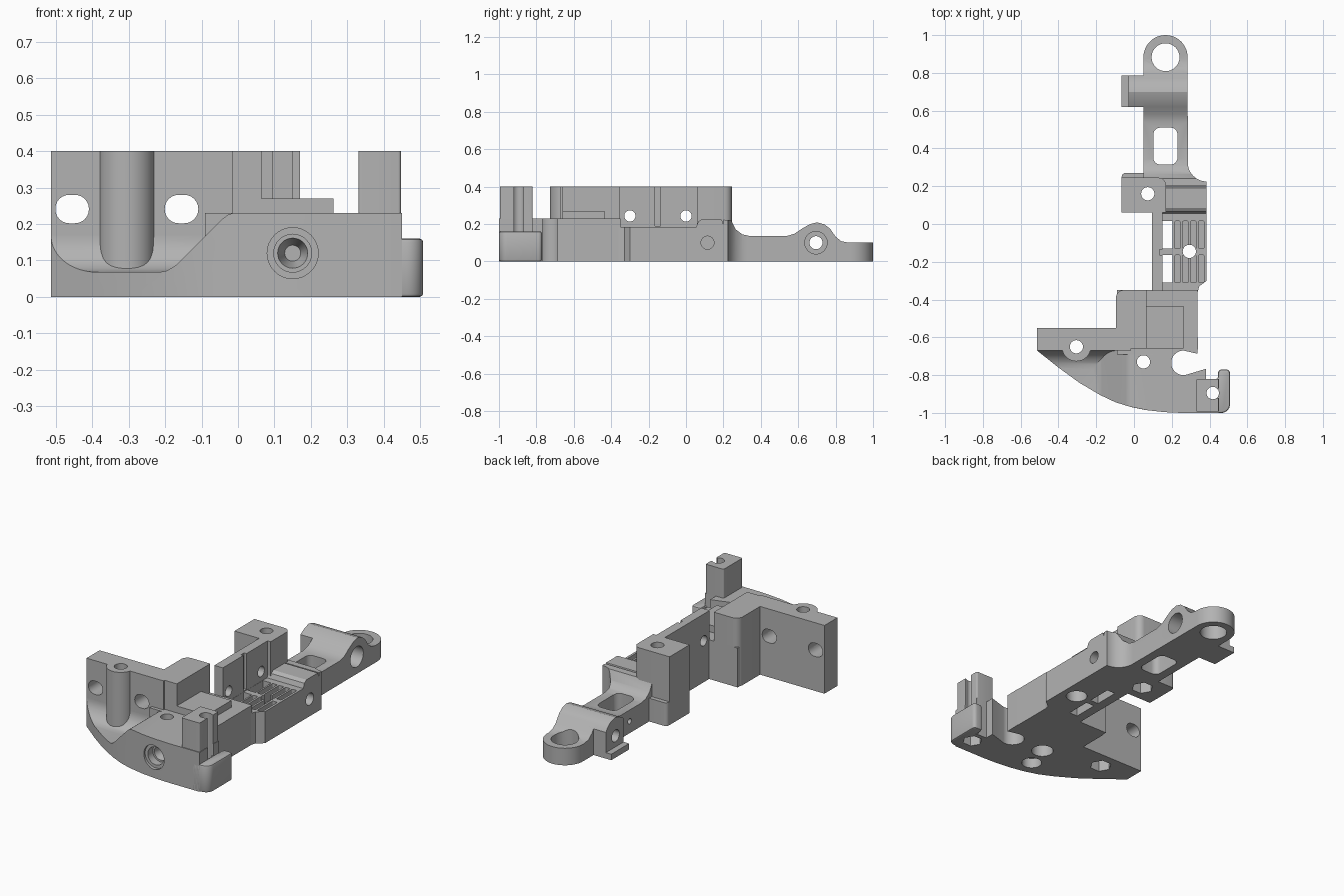
import bpy, bmesh
from math import sin, cos, radians
from mathutils import Vector

cube = bpy.data.objects.get("Cube")
if cube:
    bpy.data.objects.remove(cube, do_unlink=True)

grey = bpy.data.materials.new("plain_grey")
grey.use_nodes = True
grey.diffuse_color = (0.45, 0.45, 0.45, 1)
grey.node_tree.nodes["Principled BSDF"].inputs["Base Color"].default_value = (0.45, 0.45, 0.45, 1)

parts, cutters = [], []


def arc(cx, cy, r, a0, a1, n=12):
    angles = [radians(a0 + (a1 - a0) * i / n) for i in range(n + 1)]
    return [(cx + r * cos(a), cy + r * sin(a)) for a in angles]


def circle(cx, cy, r, n=32):
    return arc(cx, cy, r, 0, 360, n)[:-1]


def rounded(x0, x1, y0, y1, r):
    return (arc(x1 - r, y1 - r, r, 0, 90, 6) + arc(x0 + r, y1 - r, r, 90, 180, 6)
            + arc(x0 + r, y0 + r, r, 180, 270, 6) + arc(x1 - r, y0 + r, r, 270, 360, 6))


def rect(x0, x1, y0, y1):
    return [(x0, y0), (x1, y0), (x1, y1), (x0, y1)]


def loft(name, low, high, axis, lo, hi, group):
    """Closed solid between two matching outlines along an axis."""
    place = {"x": lambda p, h: (h, p[0], p[1]),
             "y": lambda p, h: (p[0], h, p[1]),
             "z": lambda p, h: (p[0], p[1], h)}[axis]
    bm = bmesh.new()
    a = [bm.verts.new(place(p, lo)) for p in low]
    b = [bm.verts.new(place(p, hi)) for p in high]
    bm.faces.new(a)
    bm.faces.new(b)
    n = len(a)
    for i in range(n):
        j = (i + 1) % n
        bm.faces.new((a[i], a[j], b[j], b[i]))
    bmesh.ops.recalc_face_normals(bm, faces=bm.faces)
    mesh = bpy.data.meshes.new(name)
    bm.to_mesh(mesh)
    bm.free()
    mesh.materials.append(grey)
    obj = bpy.data.objects.new(name, mesh)
    bpy.context.collection.objects.link(obj)
    group.append(obj)
    return obj


def solid(name, outline, lo, hi, axis="z"):
    return loft(name, outline, outline, axis, lo, hi, parts)


def cutter(name, outline, lo, hi, axis="z"):
    obj = loft(name + "_cutter", outline, outline, axis, lo, hi, cutters)
    obj.hide_render = True
    return obj


def bake(obj):
    bpy.context.view_layer.update()
    deps = bpy.context.evaluated_depsgraph_get()
    mesh = bpy.data.meshes.new_from_object(obj.evaluated_get(deps))
    obj.modifiers.clear()
    obj.data = mesh


def combine(obj, others, operation):
    for other in others:
        mod = obj.modifiers.new("shape", "BOOLEAN")
        mod.operation, mod.solver, mod.object = operation, "EXACT", other
    bake(obj)


def discard(obj):
    if obj in cutters:
        cutters.remove(obj)
    bpy.data.objects.remove(obj, do_unlink=True)


def overlap(a, b):
    for k in range(3):
        ka, kb = [v.co[k] for v in a.data.vertices], [v.co[k] for v in b.data.vertices]
        if min(ka) >= max(kb) - 1e-4 or min(kb) >= max(ka) - 1e-4:
            return False
    return True


# Rear arm with eyelet, and its side tab, sharing one humped profile
hump = cutter("hump", [(0.1, -0.01), (1.1, -0.01), (1.1, 0.1), (0.87, 0.1), (0.83, 0.108), (0.8, 0.132),
              (0.77, 0.175), (0.74, 0.198), (0.7, 0.209), (0.66, 0.198), (0.62, 0.175), (0.58, 0.148),
              (0.54, 0.136), (0.34, 0.136), (0.3, 0.145), (0.265, 0.172), (0.24, 0.222), (0.1, 0.225)],
              -0.3, 0.6, "x")
arm = solid("rear_arm", arc(0.167, 0.883, 0.117, 0, 180, 24) + [(0.05, 0.2), (0.385, 0.2)]
            + arc(0.385, 0.325, 0.1, 270, 180), 0, 0.3)
tab = solid("arm_tab", rect(-0.03, 0.08, 0.62, 0.785), 0, 0.3)
for part in (arm, tab):
    combine(part, [hump], "INTERSECT")
discard(hump)
solid("tab_lip", rect(-0.065, 0, 0.62, 0.785), 0, 0.035)

# Rear mounting block and its ledge
solid("rear_block", [(-0.065, 0.06), (0.17, 0.06)] + arc(0.13, 0.205, 0.04, 0, 90, 6) + [(-0.065, 0.245)], 0, 0.4)
solid("rear_ledge", rounded(-0.065, 0.1, 0.2, 0.27, 0.02), 0, 0.136)

# Grille body with raised rear shoulder
body = solid("grille_body", [(0.095, -0.36), (0.337, -0.36), (0.345, -0.33), (0.385, -0.3),
                             (0.385, 0.25), (0.095, 0.25)], 0, 0.3)
shoulder = cutter("shoulder", [(-0.4, -0.01), (0.2, -0.01), (0.213, 0.06), (0.215, 0.12), (0.207, 0.18),
                  (0.19, 0.225), (0.085, 0.225), (0.065, 0.212), (0.055, 0.185), (-0.4, 0.185)], 0, 0.5, "x")
combine(body, [shoulder], "INTERSECT")
discard(shoulder)

# Upright side wall
solid("side_wall", rect(0.095, 0.15, -0.355, 0.062), 0, 0.4)

# Middle section
solid("core", rect(-0.09, 0.337, -0.69, -0.35), 0, 0.23)
solid("core_step", rect(0.06, 0.262, -0.66, -0.435), 0.2, 0.27)
solid("middle_block", [(-0.095, -0.66), (0.065, -0.66), (0.065, -0.35)]
      + arc(-0.055, -0.39, 0.04, 90, 180, 6), 0, 0.4)
solid("wing", rect(-0.513, -0.015, -0.67, -0.55), 0, 0.4)

# Front plate with a scooped, ramped left side
plate = solid("front_plate", [(-0.513, -0.6), (-0.513, -0.67), (-0.4, -0.76), (-0.29, -0.84), (-0.18, -0.905),
              (-0.1, -0.943), (-0.02, -0.968), (0.07, -0.986), (0.16, -0.996), (0.25, -1), (0.45, -1),
              (0.45, -0.82), (0.38, -0.82), (0.38, -0.6)], 0, 0.23)
scoop = cutter("scoop", [(-1.1, 0.068)] + arc(-0.77, 0.168, 0.1, 270, 360) + [(-0.67, 0.3), (-1.1, 0.3)],
               -0.6, 0.1, "x")
ramp = cutter("ramp", [(-0.7, 0), (-0.22, 0), (-0.215, 0.068), (-0.195, 0.072), (-0.17, 0.087), (-0.045, 0.212),
              (-0.028, 0.225), (-0.01, 0.231), (0, 0.4), (-0.7, 0.4)], -1.2, -0.5, "y")
combine(scoop, [ramp], "INTERSECT")
discard(ramp)
combine(plate, [scoop], "DIFFERENCE")
discard(scoop)
solid("wing_boss", circle(-0.305, -0.65, 0.077), 0.07, 0.4)

# Front corner post and foot
solid("corner_post", rounded(0.33, 0.447, -0.995, -0.82, 0.008), 0, 0.4)
foot = solid("corner_foot", [(0.4, -1)] + arc(0.463, -0.955, 0.045, 270, 360, 8)
             + arc(0.488, -0.79, 0.02, 0, 90, 5) + arc(0.465, -0.79, 0.02, 90, 180, 5)
             + [(0.445, -0.82), (0.4, -0.82)], 0, 0.16)
bevel = foot.modifiers.new("soft_edges", "BEVEL")
bevel.width, bevel.segments = 0.01, 2
bake(foot)

# Vertical screw holes, with hexagonal or round pockets underneath
for x, y, r, sides, pocket in ((0.073, 0.16, 0.035, 6, 0.06), (-0.305, -0.65, 0.035, 6, 0.06),
                               (0.417, -0.895, 0.033, 6, 0.055), (0.05, -0.73, 0.035, 32, 0.06),
                               (0.293, -0.145, 0.035, 32, 0.058)):
    cutter("screw_hole", circle(x, y, r), -0.1, 0.5)
    cutter("pocket", circle(x, y, pocket, sides), -0.1, 0.07)
cutter("blind_pocket", circle(0.01, -0.87, 0.055), -0.1, 0.06)
cutter("eyelet", circle(0.167, 0.883, 0.074), -0.1, 0.3)
cutter("arm_slot", rounded(0.103, 0.23, 0.315, 0.51, 0.035), -0.1, 0.3)

# Crosswise holes
cutter("axle", circle(0.695, 0.1, 0.035), -0.2, 0.5, "x")
cutter("axle_recess", circle(0.695, 0.1, 0.06), 0.2, 0.5, "x")
cutter("side_hole", circle(0.115, 0.1, 0.035), 0.25, 0.5, "x")
for y in (0.45, 0.56):
    cutter("pin_hole", circle(y, 0.07, 0.016, 16), -0.01, 0.14, "x")
for y in (-0.3, 0):
    cutter("wall_hole", circle(y, 0.243, 0.03), 0, 0.3, "x")
cutter("wall_groove", rect(0.135, 0.2, -0.165, -0.135), 0.19, 0.5)

# Grille windows and shallow slots
for y0, y1 in ((-0.31, -0.165), (-0.13, 0.015)):
    cutter("window", rect(0.151, 0.205, y0, y1), -0.1, 0.3)
    for i in range(4):
        x = 0.215 + 0.042 * i
        cutter("grille_slot", rounded(x, x + 0.03, y0, y1, 0.006), 0.13, 0.3)

# Wing openings, front stepped socket, side notch and post slot
for x in (-0.455, -0.155):
    cutter("wing_opening", rounded(x - 0.046, x + 0.046, 0.202, 0.28, 0.038), -0.7, -0.5, "y")
for r, depth in ((0.07, -0.975), (0.052, -0.93)):
    cutter("socket", circle(0.15, 0.12, r), -1.1, depth, "y")
cone = loft("socket_cone_cutter", circle(0.15, 0.12, 0.044), circle(0.15, 0.12, 0.022), "y", -0.94, -0.86, cutters)
cone.hide_render = True
cutter("notch", arc(0.262, -0.735, 0.065, 90, 280, 20) + [(0.37, -0.77), (0.5, -0.735), (0.5, -0.6),
                                                         (0.339, -0.6), (0.337, -0.687)], -0.1, 0.5)
cutter("post_slot", rect(0.42, 0.48, -0.92, -0.87), 0.161, 0.5)

# Carve every part with the cutters that reach it
for part in parts:
    combine(part, [c for c in cutters if overlap(part, c)], "DIFFERENCE")
for c in list(cutters):
    discard(c)

# Smooth rounded surfaces, keep hard edges
bpy.ops.object.select_all(action="DESELECT")
for part in parts:
    part.select_set(True)
bpy.context.view_layer.objects.active = parts[0]
bpy.ops.object.shade_smooth_by_angle(angle=radians(30))
